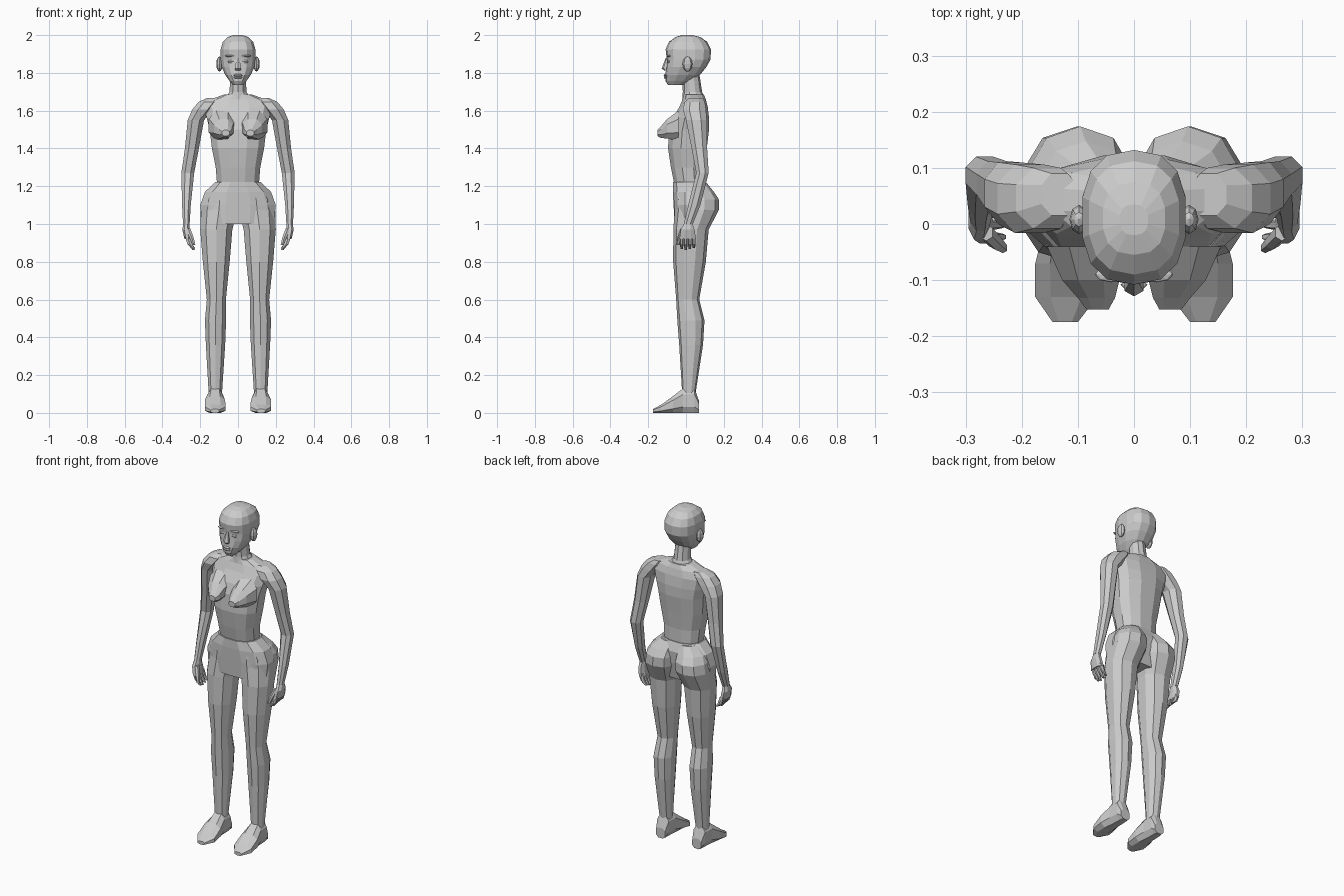
import bpy
import bmesh
from math import cos, sin, copysign, tau
from mathutils import Matrix, Vector

default_cube = bpy.data.objects.get("Cube")
if default_cube:
    bpy.data.objects.remove(default_cube, do_unlink=True)

shade = 0.6
grey = (shade, shade, shade, 1)
material = bpy.data.materials.new("plain grey")
material.use_nodes = True
material.diffuse_color = grey
material.node_tree.nodes["Principled BSDF"].inputs["Base Color"].default_value = grey


def finish(name, bm):
    """Turn a bmesh into a flat-shaded grey object."""
    bmesh.ops.recalc_face_normals(bm, faces=bm.faces)
    mesh = bpy.data.meshes.new(name)
    bm.to_mesh(mesh)
    bm.free()
    mesh.materials.append(material)
    bpy.context.collection.objects.link(bpy.data.objects.new(name, mesh))


def section(sides, power):
    """Rounded-box cross-section with flats facing the axes, filling -1 to 1."""
    def rounded(value):
        return copysign(abs(value) ** (2 / power), value)
    angles = [tau * (step + 0.5) / sides for step in range(sides)]
    points = [(rounded(cos(angle)), rounded(sin(angle))) for angle in angles]
    wide = max(u for u, v in points)
    deep = max(v for u, v in points)
    return [(u / wide, v / deep) for u, v in points]


def loft(name, rings, sides=8, power=2.2, mirror=1, lengthwise=False):
    """Skin rings of (position, left edge, right edge, start, end).

    Rings stack along z, or along y when lengthwise."""
    bm = bmesh.new()
    loops = []
    for position, left, right, start, end in rings:
        loop = []
        for u, v in section(sides, power):
            across = (left + right + u * (right - left)) / 2
            along = (start + end + v * (end - start)) / 2
            y, z = (position, along) if lengthwise else (along, position)
            loop.append(bm.verts.new((across * mirror, y, z)))
        loops.append(loop)
    for lower, upper in zip(loops, loops[1:]):
        for i in range(sides):
            j = (i + 1) % sides
            bm.faces.new((lower[i], lower[j], upper[j], upper[i]))
    bm.faces.new(loops[0])
    bm.faces.new(loops[-1])
    finish(name, bm)


def centred(name, profile, sides=12, power=2.4):
    """Symmetric part from (height, half width, front, back)."""
    rings = [(height, -half, half, front, back) for height, half, front, back in profile]
    loft(name, rings, sides, power)


def ball(name, centre, radii, mirror=1):
    """Faceted ellipsoid for small facial features."""
    x, y, z = centre
    place = Matrix.LocRotScale(Vector((x * mirror, y, z)), None, Vector(radii))
    bm = bmesh.new()
    bmesh.ops.create_uvsphere(bm, u_segments=8, v_segments=6, radius=1, matrix=place)
    finish(name, bm)


# Torso with sloping shoulders
centred("torso", [
    (1.2, .11, -.06, .1),
    (1.3, .118, -.08, .1),
    (1.4, .138, -.095, .11),
    (1.5, .15, -.09, .122),
    (1.56, .165, -.07, .122),
    (1.62, .18, -.035, .115),
    (1.66, .145, -.018, .105),
    (1.685, .075, -.012, .095)])
centred("neck", [
    (1.66, .07, -.02, .1),
    (1.7, .045, -.017, .085),
    (1.8, .04, -.02, .07)], sides=10, power=2)

# Pelvis
centred("pelvis", [
    (1, .19, -.06, .1),
    (1.1, .2, -.066, .12),
    (1.17, .175, -.07, .125),
    (1.222, .12, -.07, .105)])

# Head, nose and lips
centred("head", [
    (1.735, .026, -.095, -.01),
    (1.757, .045, -.108, .035),
    (1.79, .068, -.109, .075),
    (1.83, .086, -.105, .107),
    (1.87, .092, -.102, .13),
    (1.925, .092, -.108, .132),
    (1.965, .08, -.09, .112),
    (1.99, .055, -.055, .075),
    (2, .025, -.02, .035)], sides=14, power=2.5)
centred("nose", [
    (1.813, .014, -.116, -.09),
    (1.824, .017, -.129, -.09),
    (1.88, .007, -.107, -.09)], sides=6, power=2)
for lip, height in (("lower_lip", 1.776), ("upper_lip", 1.788)):
    ball(lip, (0, -.108, height), (.024, .01, .007))

for label, mirror in (("left", 1), ("right", -1)):
    # Eye, brow and ear
    ball(label + "_eye", (.038, -.09, 1.86), (.019, .012, .009), mirror)
    ball(label + "_brow", (.04, -.09, 1.89), (.03, .014, .006), mirror)
    ball(label + "_ear", (.098, .008, 1.847), (.017, .026, .04), mirror)

    # Breast
    loft(label + "_breast", [
        (-.04, .012, .155, 1.44, 1.6),
        (-.1, .026, .128, 1.453, 1.555),
        (-.132, .034, .1, 1.455, 1.518),
        (-.152, .045, .085, 1.466, 1.497)], mirror=mirror, lengthwise=True)

    # Arm from shoulder cap to wrist
    loft(label + "_arm", [
        (1.667, .1, .165, .015, .09),
        (1.645, .1, .21, -.008, .1),
        (1.605, .13, .243, -.016, .106),
        (1.55, .18, .266, 0, .11),
        (1.4, .207, .281, .03, .112),
        (1.27, .232, .3, .054, .12),
        (1.1, .25, .296, .012, .076),
        (1, .256, .291, -.012, .036)], mirror=mirror)

    # Hand with curled fingers and a thumb
    loft(label + "_palm", [
        (1, .257, .29, -.012, .035),
        (.97, .258, .295, -.028, .045),
        (.92, .252, .283, -.035, .053)], mirror=mirror)
    for order, finger in enumerate(("index", "middle", "ring", "little")):
        near = -.033 + order * .0215
        far = near + .02
        tip = .862 + .006 * abs(order - 1)
        loft(f"{label}_{finger}_finger", [
            (.935, .256, .282, near, far),
            (.895, .243, .268, near, far),
            (tip, .228, .241, near + .004, far - .004)], sides=6, mirror=mirror)
    loft(label + "_thumb", [
        (.975, .252, .275, -.03, 0),
        (.93, .235, .258, -.046, -.02),
        (.89, .226, .241, -.052, -.034)], sides=6, mirror=mirror)

    # Leg with buttock, thigh, knee and calf
    loft(label + "_leg", [
        (1.215, .008, .115, -.04, .112),
        (1.17, .004, .168, -.058, .148),
        (1.13, .004, .188, -.06, .174),
        (1.075, .005, .197, -.06, .174),
        (.97, .03, .2, -.067, .12),
        (.8, .044, .186, -.068, .105),
        (.6, .064, .165, -.052, .07),
        (.49, .063, .175, -.046, .098),
        (.36, .068, .17, -.036, .09),
        (.1, .085, .155, -.02, .05)], sides=10, mirror=mirror)

    # Foot from heel to toes
    loft(label + "_foot", [
        (.07, .09, .15, 0, .06),
        (.045, .083, .158, 0, .13),
        (-.015, .08, .162, 0, .13),
        (-.07, .068, .176, 0, .088),
        (-.13, .066, .176, 0, .044),
        (-.175, .1, .145, 0, .02)], power=2.6, mirror=mirror, lengthwise=True)
